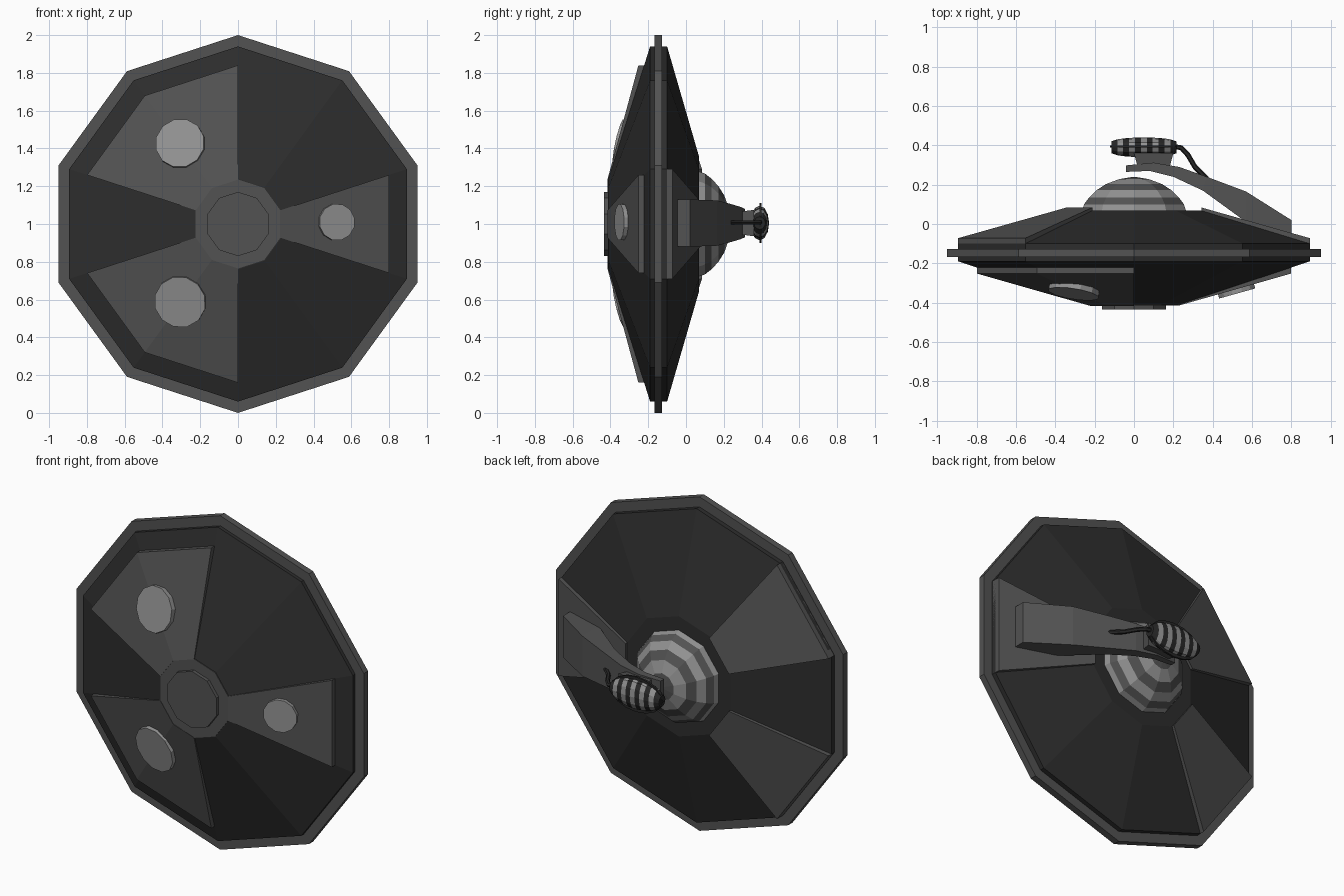
import bpy, bmesh, math
from mathutils import Vector

if "Cube" in bpy.data.objects:
    bpy.data.objects.remove(bpy.data.objects["Cube"])


def material(name, v):
    m = bpy.data.materials.new(name)
    m.diffuse_color = (v, v, v, 1)
    m.use_nodes = True
    m.node_tree.nodes["Principled BSDF"].inputs["Base Color"].default_value = m.diffuse_color
    return m


HULL = material("dark hull", 0.026)
PLATE = material("grey plate", 0.085)
LIGHT = material("light grey", 0.29)
BLACK = material("near black", 0.02)


def loft(name, sections, mats, rule=None):
    """Closed solid through equal-length cross-sections; rule picks a material per band."""
    bm = bmesh.new()
    rows = [[bm.verts.new(p) for p in s] for s in sections]
    n = len(rows[0])
    for i in range(len(rows) - 1):
        a, b = rows[i], rows[i + 1]
        for k in range(n):
            f = bm.faces.new((a[k], a[(k + 1) % n], b[(k + 1) % n], b[k]))
            f.material_index = rule(i) if rule else 0
    bm.faces.new(rows[0])
    end = bm.faces.new(rows[-1])
    end.material_index = rule(len(rows) - 2) if rule else 0
    bmesh.ops.recalc_face_normals(bm, faces=bm.faces)
    me = bpy.data.meshes.new(name)
    bm.to_mesh(me)
    bm.free()
    for m in mats:
        me.materials.append(m)
    ob = bpy.data.objects.new(name, me)
    bpy.context.collection.objects.link(ob)
    return ob


def polar(r, deg, y):
    a = math.radians(deg)
    return Vector((r * math.cos(a), y, 1 + r * math.sin(a)))


def turned(name, profile, mats, rule=None):
    """Ten-sided solid around the y axis from (radius, y) points."""
    return loft(name, [[polar(r, 90 + 36 * k, y) for k in range(10)] for r, y in profile], mats, rule)


# Saucer body, rim and front hub
turned("saucer_body", [(0.24, -0.41), (0.94, -0.19), (0.94, -0.10), (0.36, 0.068)], [HULL])
turned("saucer_rim", [(1.0, -0.168), (1.0, -0.128)], [PLATE])
turned("front_hub", [(0.17, -0.435), (0.17, -0.40)], [PLATE])
turned("front_hub_plate", [(0.236, -0.414), (0.236, -0.40)], [PLATE])

# Back dome with alternating rings
turned("back_dome", [(0.28, 0.06), (0.267, 0.10), (0.24, 0.135), (0.20, 0.172),
                     (0.15, 0.203), (0.08, 0.228), (0.01, 0.239)],
       [LIGHT, PLATE], lambda i: i % 2)


def panel(name, angles, inner, outer, depth):
    """Raised wedge plate following the facets of the body."""
    (r0, y0), (r1, y1) = inner, outer
    loft(name, [[polar(r0, a, y0), polar(r1, a, y1), polar(r1, a, y1 + depth), polar(r0, a, y0 + depth)]
                for a in angles], [PLATE])


# Front plates: two double wedges on the left, one single on the right
FRONT_IN, FRONT_OUT = (0.235, -0.416), (0.84, -0.252)
panel("front_panel_upper", (90, 126, 162), FRONT_IN, FRONT_OUT, 0.05)
panel("front_panel_lower", (198, 234, 270), FRONT_IN, FRONT_OUT, 0.05)
panel("front_panel_right", (-18, 18), FRONT_IN, FRONT_OUT, 0.05)

# Back plates: three single wedges
for label, a in (("right", -18), ("upper", 126), ("lower", 198)):
    panel("back_panel_" + label, (a, a + 36), (0.36, 0.084), (0.94, -0.072), -0.05)


def lamp(name, centre, deg, radius, slope):
    """Round lens lying on a sloping front plate."""
    out = Vector((math.cos(math.radians(deg)), 0, math.sin(math.radians(deg))))
    n = (out * slope + Vector((0, -1, 0))).normalized()
    u = n.orthogonal().normalized()
    v = n.cross(u)
    ring = [(u * math.cos(math.tau * k / 12) + v * math.sin(math.tau * k / 12)) * radius for k in range(12)]
    c = Vector(centre)
    loft(name, [[c + n * d + p for p in ring] for d in (-0.05, 0.018)], [LIGHT])


lamp("lamp_upper", (-0.305, -0.338, 1.425), 126, 0.132, 0.267)
lamp("lamp_lower", (-0.305, -0.338, 0.59), 234, 0.138, 0.267)
lamp("lamp_right", (0.52, -0.336, 1.01), 0, 0.098, 0.28)

# Curved arm on the back: (x low, y low, x high, y high, half width)
ARM = [(0.80, -0.06, 0.80, 0.02, 0.125), (0.57, 0.01, 0.57, 0.165, 0.12),
       (0.35, 0.17, 0.37, 0.24, 0.10), (0.20, 0.24, 0.23, 0.29, 0.085),
       (0.08, 0.27, 0.10, 0.312, 0.075), (-0.04, 0.265, -0.04, 0.298, 0.065)]
loft("arm", [[(xl, yl, 1.005 - w), (xh, yh, 1.005 - w), (xh, yh, 1.005 + w), (xl, yl, 1.005 + w)]
             for xl, yl, xh, yh, w in ARM], [PLATE])

# Neck between arm and pod
loft("pod_neck", [[(0.10 + sx * hx, y, 1.005 + sz * hz) for sx, sz in ((-1, -1), (1, -1), (1, 1), (-1, 1))]
                  for y, hx, hz in ((0.285, 0.08, 0.06), (0.36, 0.10, 0.07))], [PLATE])


# Striped pod, long along x
def pod_section(t):
    w = math.sqrt(1 - (0.93 * t) ** 2)
    return [(0.05 + 0.165 * t, 0.39 + 0.05 * w ** 0.5 * math.cos(math.tau * k / 12),
             1.005 + 0.092 * w * math.sin(math.tau * k / 12)) for k in range(12)]


loft("pod", [pod_section(-1 + 2 * i / 11) for i in range(12)], [BLACK, LIGHT], lambda i: i % 2)

# Thin flange round the pod
loft("pod_flange", [[(0.05 + 0.172 * math.cos(math.tau * k / 16), y, 1.005 + 0.105 * math.sin(math.tau * k / 16))
                     for k in range(16)] for y in (0.388, 0.400)], [BLACK])

# Bent cable from pod to arm
path = [Vector(p) for p in ((0.19, 0.395, 1.008), (0.24, 0.388, 1.008), (0.275, 0.35, 1.008),
                            (0.31, 0.29, 1.008), (0.37, 0.23, 1.008))]
sections = []
for i, p in enumerate(path):
    d = (path[min(i + 1, len(path) - 1)] - path[max(i - 1, 0)]).normalized()
    side = d.cross(Vector((0, 0, 1)))
    sections.append([p + (side * math.cos(math.tau * k / 6) + Vector((0, 0, 1)) * math.sin(math.tau * k / 6)) * 0.013
                     for k in range(6)])
loft("pod_cable", sections, [BLACK])
